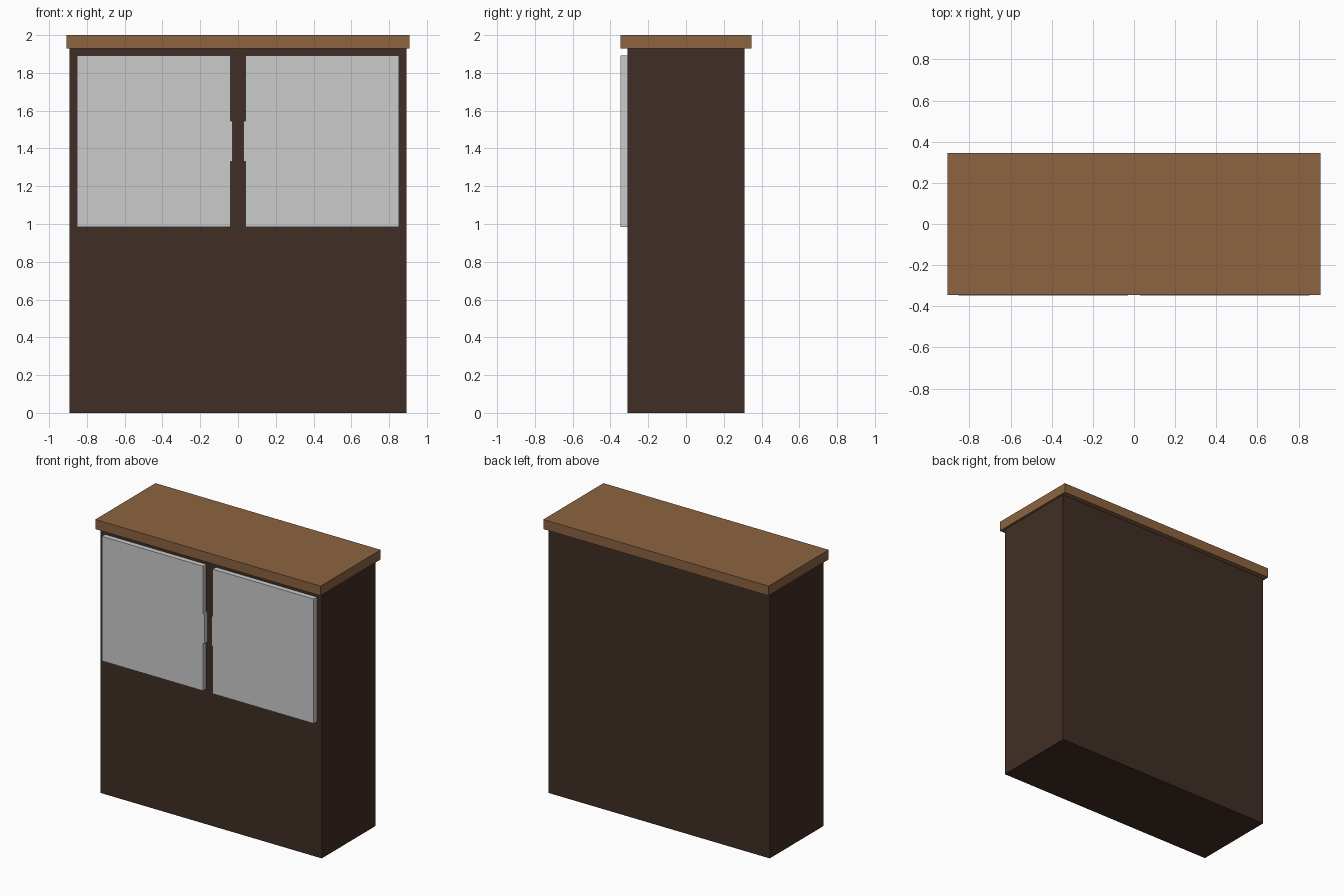
import bpy
import bmesh
from mathutils import Vector

if "Cube" in bpy.data.objects:
    bpy.data.objects.remove(bpy.data.objects["Cube"])


def material(name, color):
    m = bpy.data.materials.new(name)
    m.diffuse_color = (*color, 1.0)
    m.use_nodes = True
    m.node_tree.nodes["Principled BSDF"].inputs["Base Color"].default_value = m.diffuse_color
    return m


def box(name, lo, hi, mat=None, bevel=0.0):
    """Axis-aligned box between two corners."""
    lo, hi = Vector(lo), Vector(hi)
    mesh = bpy.data.meshes.new(name)
    bm = bmesh.new()
    bmesh.ops.create_cube(bm, size=1.0)
    bmesh.ops.scale(bm, vec=hi - lo, verts=bm.verts)
    bmesh.ops.translate(bm, vec=(lo + hi) / 2, verts=bm.verts)
    bm.to_mesh(mesh)
    bm.free()
    obj = bpy.data.objects.new(name, mesh)
    bpy.context.collection.objects.link(obj)
    if mat:
        mesh.materials.append(mat)
    return obj


dark_wood = material("dark_wood", (0.051, 0.027, 0.018))
light_wood = material("light_wood", (0.263, 0.127, 0.051))

# Cabinet carcass and overhanging top board
box("cabinet_body", (-0.892, -0.31, 0), (0.892, 0.31, 1.93), dark_wood)
box("top_board", (-0.907, -0.346, 1.93), (0.907, 0.346, 2.0), light_wood)

# Pair of upper doors, each with a slim edge pull facing the centre gap
for side, s in (("left", -1), ("right", 1)):
    x0, x1 = sorted((s * 0.039, s * 0.853))
    box(side + "_door", (x0, -0.347, 0.985), (x1, -0.31, 1.892))
    x0, x1 = sorted((s * 0.028, s * 0.039))
    box(side + "_door_pull", (x0, -0.347, 1.33), (x1, -0.31, 1.545))
